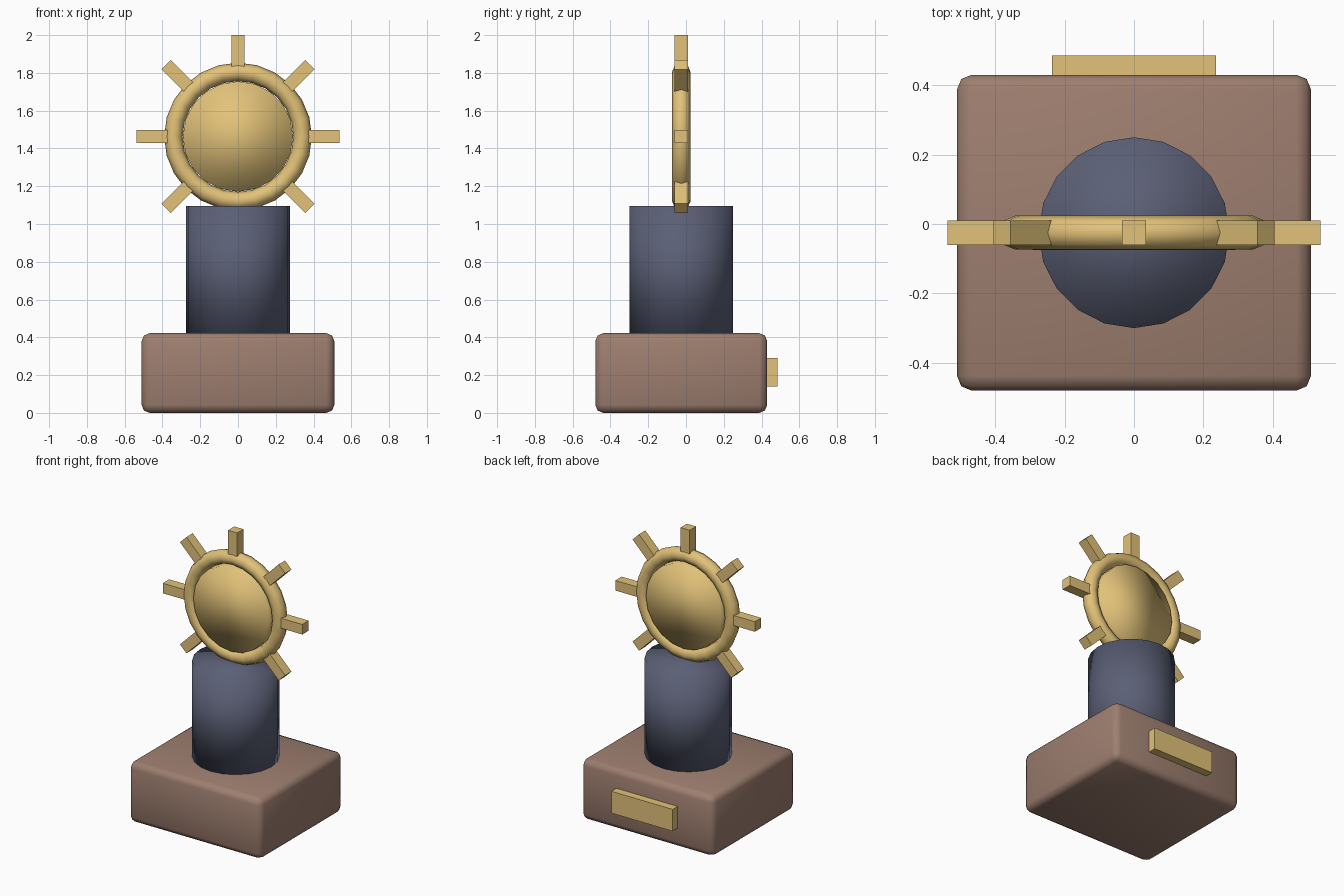
import bpy, math

if "Cube" in bpy.data.objects:
    bpy.data.objects.remove(bpy.data.objects["Cube"])

CY = -0.025      # depth of the main axis
SUN_Z = 1.463    # centre height of the sun emblem


def material(name, rgb):
    m = bpy.data.materials.new(name)
    m.diffuse_color = (*rgb, 1)
    m.use_nodes = True
    m.node_tree.nodes["Principled BSDF"].inputs["Base Color"].default_value = m.diffuse_color
    return m


brown = material("brown_stone", (0.34, 0.21, 0.16))
slate = material("slate_blue", (0.105, 0.115, 0.18))
gold = material("gold", (0.76, 0.54, 0.19))


def finish(name, mat, smooth=False):
    ob = bpy.context.object
    ob.name = name
    ob.data.materials.append(mat)
    if smooth:
        bpy.ops.object.shade_smooth()
    return ob


def box(name, centre, size, mat, angle=0.0):
    bpy.ops.mesh.primitive_cube_add(size=1, location=centre)
    bpy.context.object.scale = size
    bpy.ops.object.transform_apply(location=False, rotation=False, scale=True)
    ob = finish(name, mat)
    ob.rotation_euler.y = angle
    return ob


# Plinth with rounded edges
plinth = box("plinth", (0, CY, 0.211), (1.02, 0.91, 0.422), brown)
bevel = plinth.modifiers.new("rounded_edges", 'BEVEL')
bevel.width = 0.042
bevel.segments = 2
for p in plinth.data.polygons:
    p.use_smooth = True

# Plaque on the back of the plinth
box("plaque", (0, 0.453, 0.215), (0.472, 0.064, 0.152), gold)

# Column, smooth all over
bpy.ops.mesh.primitive_cylinder_add(vertices=20, radius=0.275, depth=0.685,
                                    location=(0, CY, 0.7525))
finish("column", slate, True)

# Sun disc and rim
upright = (math.pi / 2, 0, 0)
bpy.ops.mesh.primitive_cylinder_add(vertices=20, radius=0.292, depth=0.1,
                                    location=(0, CY, SUN_Z), rotation=upright)
finish("sun_disc", gold, True)
bpy.ops.mesh.primitive_torus_add(major_radius=0.342, minor_radius=0.049,
                                 major_segments=24, minor_segments=8,
                                 location=(0, CY, SUN_Z), rotation=upright)
finish("sun_rim", gold, True)

# Seven rays, none pointing down into the column
r0, r1 = 0.372, 0.538
mid = (r0 + r1) / 2
for i in range(-3, 4):
    a = i * math.pi / 4
    box(f"ray_{i + 4}", (mid * math.sin(a), CY, SUN_Z + mid * math.cos(a)),
        (0.07, 0.07, r1 - r0), gold, a)
